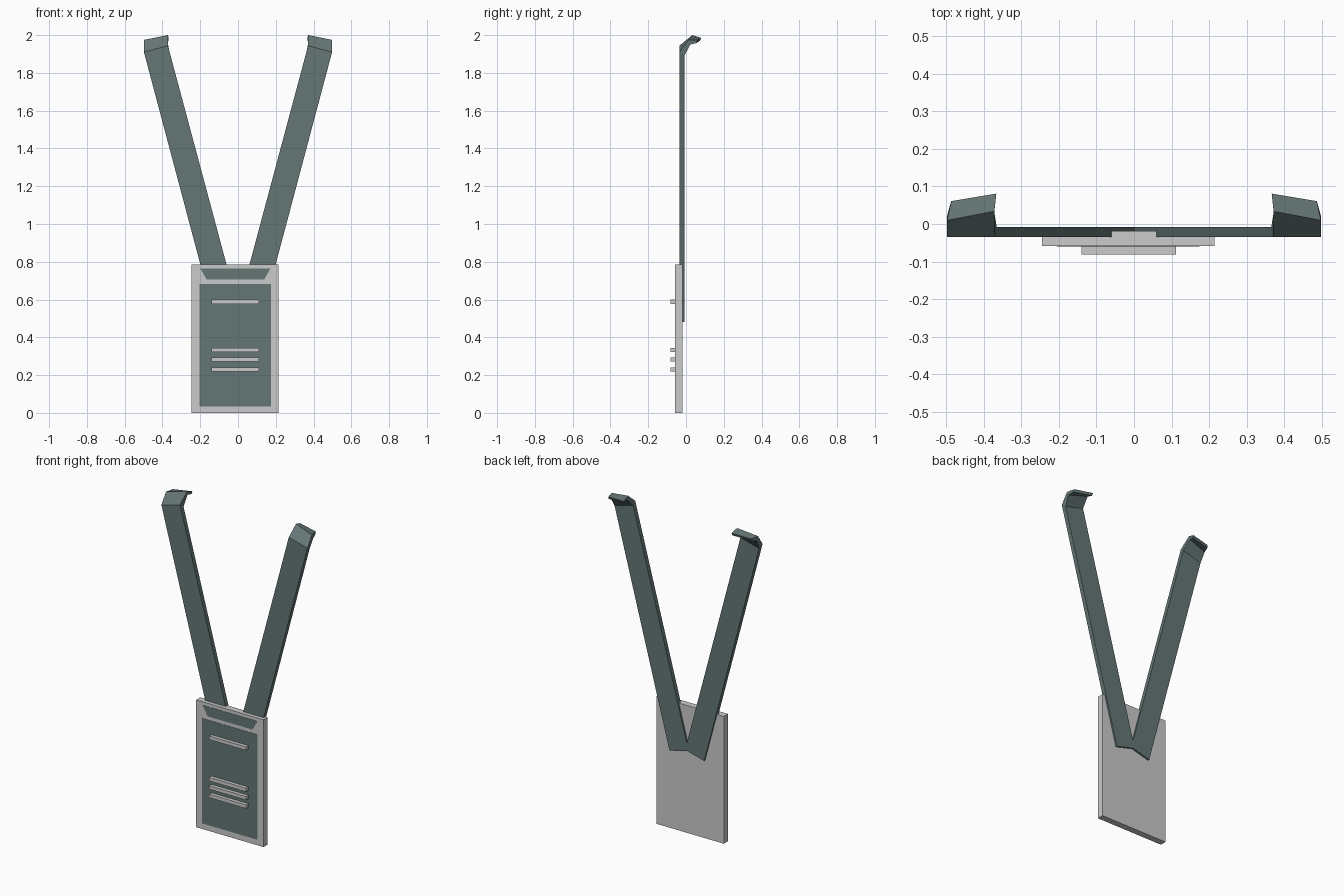
import bpy, bmesh

if "Cube" in bpy.data.objects:
    bpy.data.objects.remove(bpy.data.objects["Cube"])

dark = bpy.data.materials.new("dark_slate")
dark.diffuse_color = (0.13, 0.18, 0.18, 1)
dark.use_nodes = True
dark.node_tree.nodes["Principled BSDF"].inputs["Base Color"].default_value = dark.diffuse_color


def make(name, bm, mat=None):
    bmesh.ops.recalc_face_normals(bm, faces=bm.faces)
    me = bpy.data.meshes.new(name)
    bm.to_mesh(me)
    bm.free()
    ob = bpy.data.objects.new(name, me)
    bpy.context.collection.objects.link(ob)
    if mat:
        me.materials.append(mat)
    return ob


def prism(name, outline, y0, y1, mat=None):
    """Extrude an (x, z) outline from y0 to y1."""
    bm = bmesh.new()
    face = bm.faces.new([bm.verts.new((x, y0, z)) for x, z in outline])
    ext = bmesh.ops.extrude_face_region(bm, geom=[face])["geom"]
    verts = [v for v in ext if isinstance(v, bmesh.types.BMVert)]
    bmesh.ops.translate(bm, verts=verts, vec=(0, y1 - y0, 0))
    return make(name, bm, mat)


def rect(x0, x1, z0, z1):
    return [(x0, z0), (x1, z0), (x1, z1), (x0, z1)]


# Badge card with dark inset panels
prism("card", rect(-0.245, 0.215, 0, 0.785), -0.058, -0.018)
prism("main_panel", rect(-0.205, 0.175, 0.035, 0.683), -0.0595, -0.055, dark)
prism("top_panel", [(-0.165, 0.705), (0.138, 0.705), (0.172, 0.765), (-0.2, 0.765)],
      -0.0595, -0.055, dark)

# Raised bars on the card
for i, z in enumerate((0.588, 0.333, 0.282, 0.23)):
    prism(f"bar_{i + 1}", rect(-0.14, 0.112, z - 0.011, z + 0.011), -0.081, -0.056)

# Strap: cross-sections (outer front, inner front, inner back, outer back)
sections = [
    [(-0.118, -0.035, 0.48), (0.012, -0.035, 0.514), (0.012, -0.008, 0.514), (-0.118, -0.008, 0.48)],
    [(-0.498, -0.035, 1.91), (-0.371, -0.035, 1.944), (-0.366, -0.008, 1.925), (-0.493, -0.008, 1.891)],
    [(-0.498, 0.010, 1.975), (-0.372, 0.034, 2.0), (-0.374, 0.042, 1.977), (-0.498, 0.022, 1.95)],
    [(-0.487, 0.061, 1.974), (-0.367, 0.081, 1.985), (-0.369, 0.074, 1.97), (-0.489, 0.055, 1.958)],
]
bm = bmesh.new()
rings = [[bm.verts.new(p) for p in s] for s in sections]
for a, b in zip(rings, rings[1:]):
    for i in range(4):
        j = (i + 1) % 4
        bm.faces.new((a[i], a[j], b[j], b[i]))
bm.faces.new(rings[0])
bm.faces.new(rings[-1])
straps = make("neck_straps", bm, dark)

# Mirror to the other side, trimmed where the straps meet
mod = straps.modifiers.new("Mirror", "MIRROR")
mod.use_axis[0] = True
mod.use_bisect_axis[0] = True
mod.use_bisect_flip_axis[0] = True
